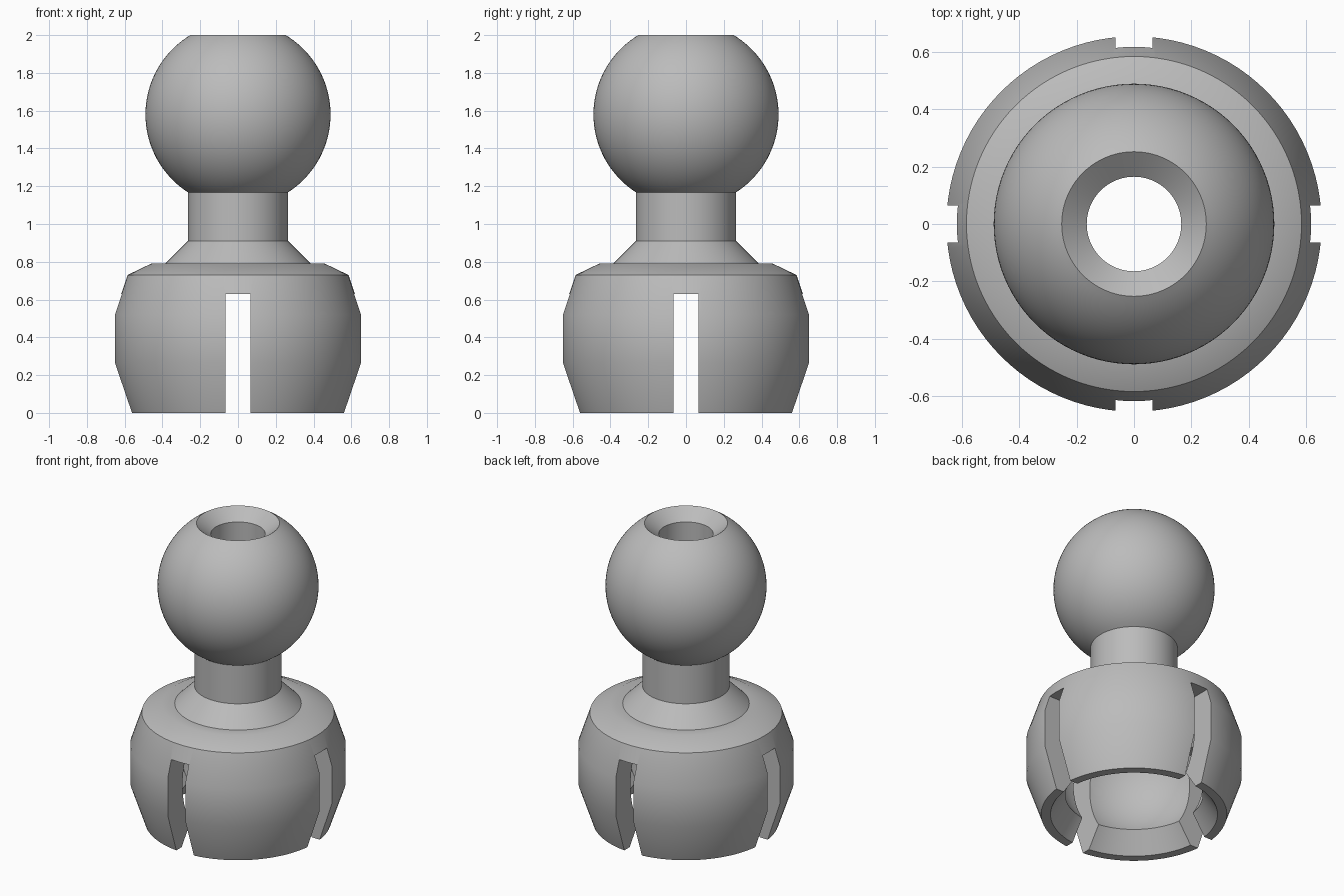
import bpy, bmesh, math
from mathutils import Matrix, Vector

default = bpy.data.objects.get("Cube")
if default:
    bpy.data.objects.remove(default, do_unlink=True)

SEGMENTS = 96
BALL_R, BALL_Z = 0.49, 1.58
CUP_R, CUP_Z = 0.50, 0.41
BORE_R = 0.165

grey = bpy.data.materials.new("plain grey")
grey.use_nodes = True
colour = (0.5, 0.5, 0.5, 1)
grey.diffuse_color = colour
grey.node_tree.nodes["Principled BSDF"].inputs["Base Color"].default_value = colour


def arc(radius, centre_z, z_start, z_end, steps):
    """Points (r, z) on a sphere outline between two heights."""
    a = math.asin((z_start - centre_z) / radius)
    b = math.asin((z_end - centre_z) / radius)
    angles = [a + (b - a) * i / steps for i in range(steps + 1)]
    return [(radius * math.cos(t), centre_z + radius * math.sin(t)) for t in angles]


def new_object(name, bm):
    bmesh.ops.recalc_face_normals(bm, faces=bm.faces)
    mesh = bpy.data.meshes.new(name)
    bm.to_mesh(mesh)
    bm.free()
    mesh.materials.append(grey)
    obj = bpy.data.objects.new(name, mesh)
    bpy.context.collection.objects.link(obj)
    return obj


def revolve(name, profile):
    """Turn a closed (r, z) loop around the z axis."""
    bm = bmesh.new()
    rings = []
    for i in range(SEGMENTS):
        turn = Matrix.Rotation(math.tau * i / SEGMENTS, 3, "Z")
        rings.append([bm.verts.new(turn @ Vector((r, 0, z))) for r, z in profile])
    for i, ring in enumerate(rings):
        nxt = rings[(i + 1) % SEGMENTS]
        for j in range(len(profile)):
            k = (j + 1) % len(profile)
            bm.faces.new((ring[j], nxt[j], nxt[k], ring[k]))
    return new_object(name, bm)


# Outside: cup wall, shoulder, neck, then ball with a flat top
outside = [(0.508, 0), (0.565, 0), (0.655, 0.265), (0.655, 0.52), (0.585, 0.73),
           (0.46, 0.79), (0.385, 0.79), (0.265, 0.91), (0.265, 1.165)]
ball = arc(BALL_R, BALL_Z, 1.167, 2.0, 40)

# Inside: countersunk bore, round socket, flared mouth
bore_top = [(BORE_R, 1.93)]
bore_end = CUP_Z + math.sqrt(CUP_R ** 2 - BORE_R ** 2)
socket = arc(CUP_R, CUP_Z, bore_end, 0.135, 32)

link = revolve("ball_and_socket_link", outside + ball + bore_top + socket)

# Two crossed slots that split the cup into four fingers
for axis, size in (("x", (2, 0.13, 0.73)), ("y", (0.13, 2, 0.73))):
    bm = bmesh.new()
    bmesh.ops.create_cube(bm, size=1)
    bmesh.ops.scale(bm, vec=size, verts=bm.verts)
    bmesh.ops.translate(bm, vec=(0, 0, 0.63 - size[2] / 2), verts=bm.verts)
    cutter = new_object("slot_cutter_" + axis, bm)
    cutter.hide_render = True
    cut = link.modifiers.new("slot_" + axis, "BOOLEAN")
    cut.operation = "DIFFERENCE"
    cut.solver = "EXACT"
    cut.object = cutter
    bpy.ops.object.select_all(action="DESELECT")
    link.select_set(True)
    bpy.context.view_layer.objects.active = link
    bpy.ops.object.modifier_apply(modifier=cut.name)
    bpy.data.objects.remove(cutter, do_unlink=True)

# Smooth turned surfaces, crisp edges
bpy.ops.object.shade_smooth_by_angle(angle=math.radians(30))
